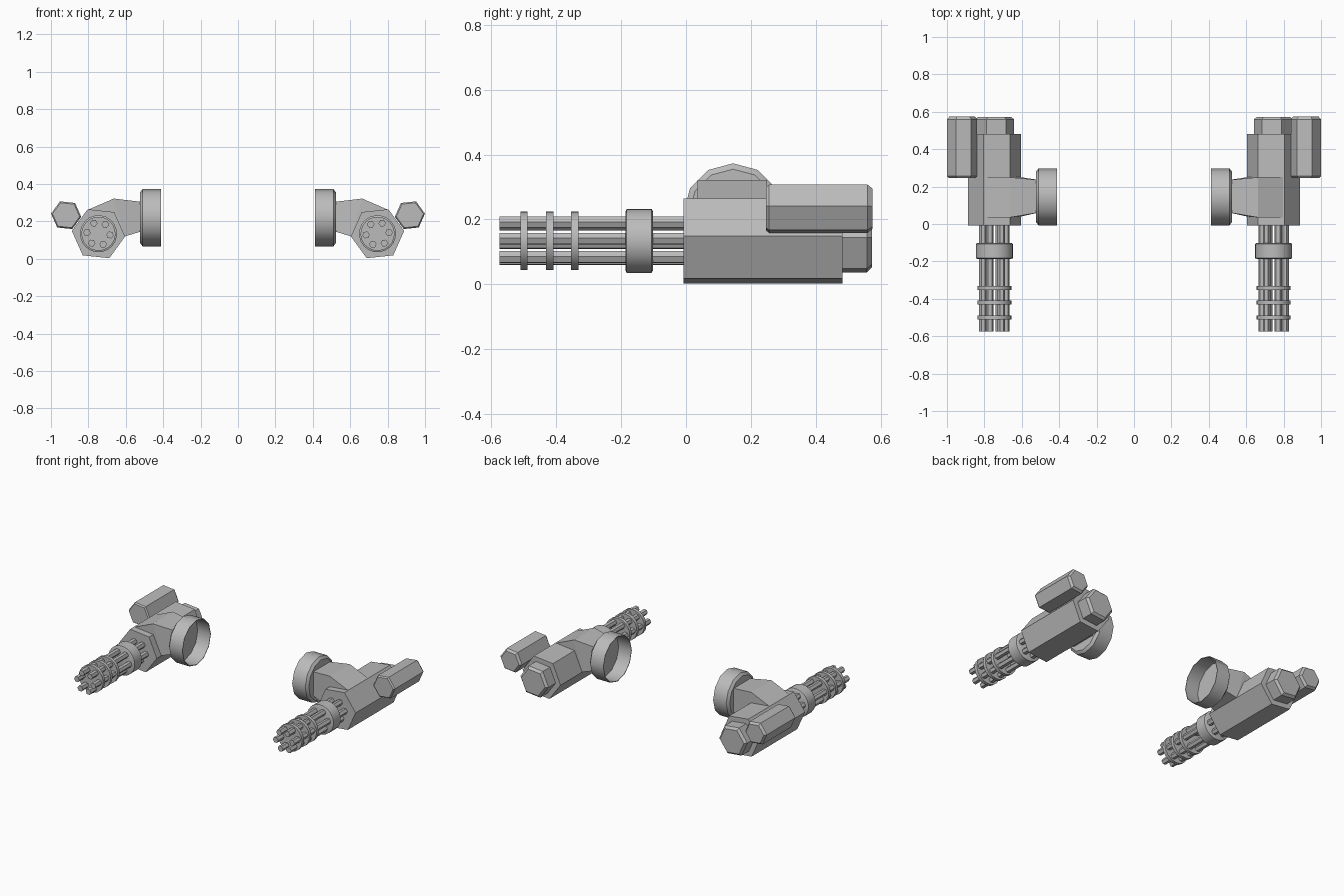
import bpy, bmesh, math
from mathutils import Matrix, Vector

if "Cube" in bpy.data.objects:
    bpy.data.objects.remove(bpy.data.objects["Cube"])

metal = bpy.data.materials.new("grey_metal")
metal.diffuse_color = (0.5, 0.5, 0.5, 1)
metal.use_nodes = True
metal.node_tree.nodes["Principled BSDF"].inputs["Base Color"].default_value = metal.diffuse_color
TILT = math.radians(6)          # roll shared by all hexagonal parts


def finish(name, bm, smooth=False):
    """Turn a bmesh into an object plus its mirrored twin."""
    bmesh.ops.recalc_face_normals(bm, faces=bm.faces)
    me = bpy.data.meshes.new(name)
    bm.to_mesh(me)
    bm.free()
    me.materials.append(metal)
    ob = bpy.data.objects.new(name, me)
    bpy.context.collection.objects.link(ob)
    if smooth:
        bpy.ops.object.select_all(action='DESELECT')
        ob.select_set(True)
        bpy.context.view_layer.objects.active = ob
        bpy.ops.object.shade_smooth_by_angle(angle=math.radians(35))
    hub = bpy.data.objects.get("mirror_centre")
    if hub is None:
        hub = bpy.data.objects.new("mirror_centre", None)
        bpy.context.collection.objects.link(hub)
        hub.hide_render = True
    mod = ob.modifiers.new("mirror", 'MIRROR')
    mod.mirror_object = hub
    mod.use_mirror_merge = False
    return ob


def loft(bm, cx, cz, sides, stations, rot=TILT):
    """Closed prism along y; stations are (y, radius) pairs."""
    rings = []
    for y, r in stations:
        rings.append([bm.verts.new((cx + r * math.cos(rot + k * math.tau / sides), y,
                                    cz + r * math.sin(rot + k * math.tau / sides)))
                      for k in range(sides)])
    for a, b in zip(rings, rings[1:]):
        for k in range(sides):
            j = (k + 1) % sides
            bm.faces.new((a[k], a[j], b[j], b[k]))
    bm.faces.new(rings[0])
    bm.faces.new(rings[-1])


def prism(name, cx, cz, sides, stations, smooth=False):
    bm = bmesh.new()
    loft(bm, cx, cz, sides, stations)
    return finish(name, bm, smooth)


CX, CZ = 0.746, 0.134

# Hexagonal housing, rear cap and side ammunition pod
prism("housing", CX, CZ, 6, [(-0.008, 0.143), (0.482, 0.143)])
prism("rear_cap", CX, CZ, 6, [(0.47, 0.106), (0.558, 0.106), (0.573, 0.09)])
prism("ammo_pod", 0.919, 0.233, 6,
      [(0.247, 0.073), (0.256, 0.081), (0.56, 0.081), (0.575, 0.068)])

# Six barrels around the axis
bm = bmesh.new()
for k in range(6):
    a = TILT + k * math.tau / 6
    loft(bm, CX + 0.062 * math.cos(a), CZ + 0.062 * math.sin(a), 6,
         [(-0.575, 0.02), (0.0, 0.02)])
finish("barrels", bm)

# Collar and thin barrel clamps
prism("collar", CX, CZ, 20,
      [(-0.187, 0.09), (-0.183, 0.099), (-0.106, 0.099), (-0.101, 0.09)], True)
for i, y in enumerate((-0.499, -0.42, -0.343)):
    prism(f"barrel_clamp_{i + 1}", CX, CZ, 20, [(y - 0.011, 0.091), (y + 0.011, 0.091)], True)

# Tapered arm: (x, z, front y, back y) around its outline
outline = [(0.800, 0.263, 0.035, 0.25), (0.664, 0.322, 0.035, 0.25),
           (0.505, 0.303, 0.062, 0.235), (0.505, 0.150, 0.062, 0.235),
           (0.604, 0.120, 0.040, 0.25), (0.720, 0.150, 0.035, 0.25)]
bm = bmesh.new()
front = [bm.verts.new((x, y0, z)) for x, z, y0, y1 in outline]
back = [bm.verts.new((x, y1, z)) for x, z, y0, y1 in outline]
for k in range(6):
    j = (k + 1) % 6
    bm.faces.new((front[k], front[j], back[j], back[k]))
for loop in (front, back):
    bm.faces.new((loop[0], loop[1], loop[4], loop[5]))
    bm.faces.new((loop[1], loop[2], loop[3], loop[4]))
finish("arm", bm)

# Round shoulder cup, open on the inner side
bm = bmesh.new()
rings = []
for x, r in [(0.524, 0.135), (0.510, 0.153), (0.412, 0.153), (0.412, 0.149), (0.508, 0.149)]:
    rings.append([bm.verts.new((x, 0.145 + r * math.sin(k * math.tau / 12),
                                0.22 + r * math.cos(k * math.tau / 12))) for k in range(12)])
for a, b in zip(rings, rings[1:]):
    for k in range(12):
        j = (k + 1) % 12
        bm.faces.new((a[k], a[j], b[j], b[k]))
bm.faces.new(rings[0])
bm.faces.new(rings[-1])
finish("shoulder_cup", bm, True)
